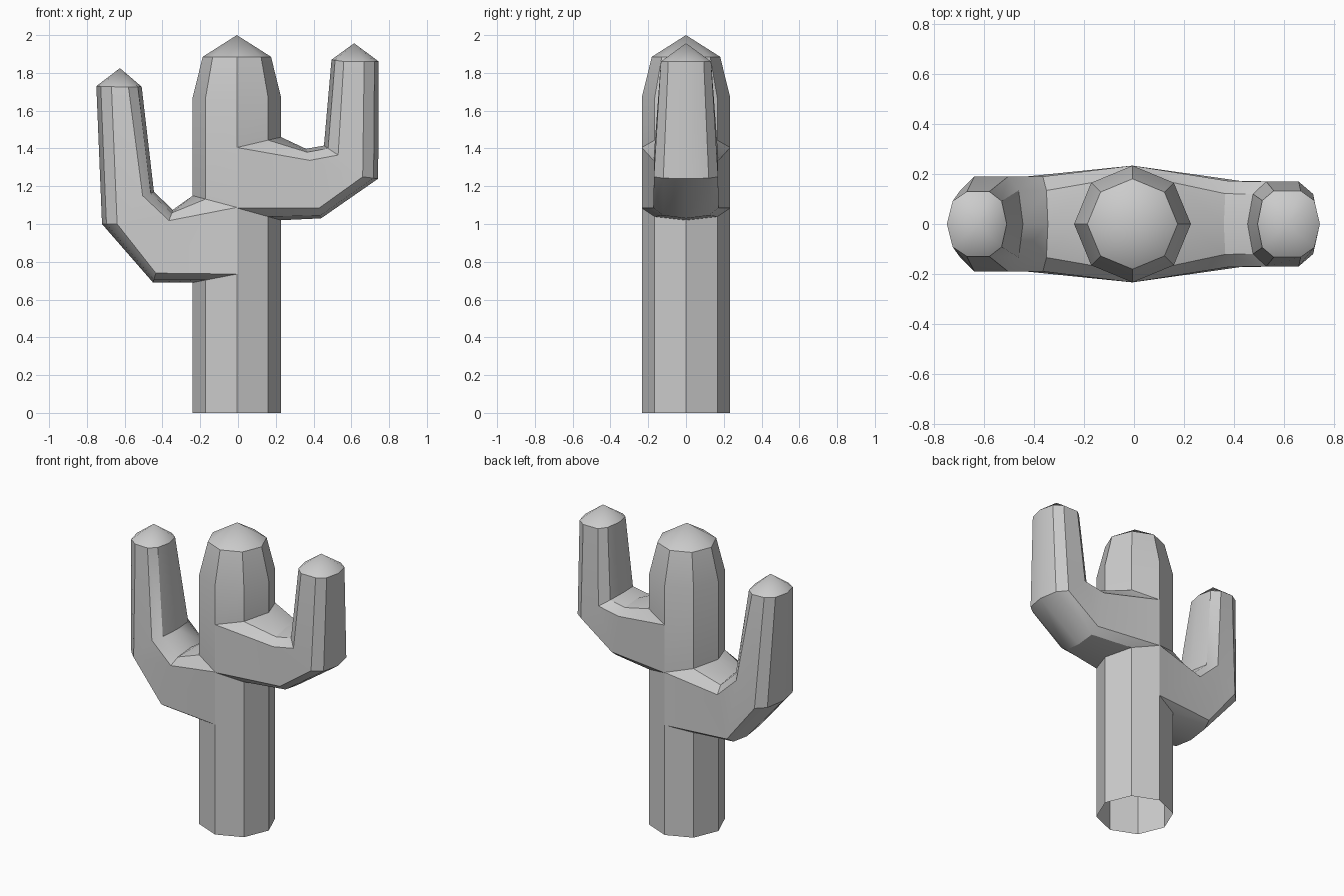
import bpy, bmesh, math

if "Cube" in bpy.data.objects:
    bpy.data.objects.remove(bpy.data.objects["Cube"])

CX, R = -0.006, 0.234          # trunk axis and radius
D = math.sqrt(0.5)
bm = bmesh.new()


def bridge(a, b):
    n = len(a)
    for i in range(n):
        bm.faces.new((a[i], a[(i + 1) % n], b[(i + 1) % n], b[i]))


def fan(ring, tip):
    t = bm.verts.new(tip)
    for i in range(len(ring)):
        bm.faces.new((ring[i], ring[(i + 1) % len(ring)], t))


def arc(edge, mid, w):
    """Five points bulging from the front edge through mid to the back edge."""
    pts = []
    for s, t in ((-1, 0), (-D, D), (0, 1), (D, D), (1, 0)):
        pts.append((edge[0] + (mid[0] - edge[0]) * t, s * w,
                    edge[1] + (mid[1] - edge[1]) * t))
    return pts


def arm(rings, tip):
    """Each ring: outer edge, outer middle, inner edge, inner middle, half width."""
    loops = []
    for oe, om, ie, im, w in rings:
        pts = arc(oe, om, w) + arc(ie, im, w)[::-1]
        loops.append([bm.verts.new(p) for p in pts])
    for a, b in zip(loops, loops[1:]):
        bridge(a, b)
    fan(loops[-1], (tip[0], 0, tip[1]))


X1, X2 = CX + R, CX - R
right = [
    ((CX, 1.085), (X1, 1.02), (CX, 1.405), (X1, 1.46), R),
    ((0.43, 1.085), (0.44, 1.03), (0.38, 1.337), (0.36, 1.398), 0.172),
    ((0.66, 1.25), (0.742, 1.24), (0.53, 1.365), (0.455, 1.415), 0.17),
    ((0.668, 1.86), (0.745, 1.86), (0.56, 1.86), (0.495, 1.87), 0.133),
]
left = [
    ((CX, 0.735), (X2, 0.69), (CX, 1.088), (X2, 1.15), R),
    ((-0.435, 0.74), (-0.45, 0.69), (-0.365, 1.018), (-0.345, 1.075), 0.19),
    ((-0.64, 1.0), (-0.72, 1.0), (-0.505, 1.15), (-0.445, 1.17), 0.19),
    ((-0.67, 1.727), (-0.75, 1.73), (-0.58, 1.725), (-0.51, 1.727), 0.13),
]
arm(right, (0.615, 1.957))
arm(left, (-0.625, 1.825))


# trunk walls, left open where each arm grows out
def column(k, rings):
    a = k * math.pi / 4
    (_, lo_e), (_, lo_m), (_, hi_e), (_, hi_m), _ = rings[0]
    t = abs(math.cos(a))
    zs = (0, lo_e + (lo_m - lo_e) * t, hi_e + (hi_m - hi_e) * t, 1.67)
    return [bm.verts.new((CX + R * math.cos(a), R * math.sin(a), z)) for z in zs]


for start, rings in ((-2, right), (2, left)):
    for k in range(start, start + 4):
        a, b = column(k, rings), column(k + 1, rings)
        for i in (0, 2):
            bm.faces.new((a[i], b[i], b[i + 1], a[i + 1]))

# trunk shoulder and pointed top
caps = []
for r, z in ((R, 1.67), (0.181, 1.885)):
    caps.append([bm.verts.new((CX + r * math.cos(k * math.pi / 4),
                               r * math.sin(k * math.pi / 4), z)) for k in range(8)])
bridge(*caps)
fan(caps[1], (CX, 0, 2.0))

bmesh.ops.remove_doubles(bm, verts=bm.verts[:], dist=0.001)
bmesh.ops.recalc_face_normals(bm, faces=bm.faces[:])

me = bpy.data.meshes.new("cactus")
bm.to_mesh(me)
bm.free()
ob = bpy.data.objects.new("cactus", me)
bpy.context.collection.objects.link(ob)
bpy.context.view_layer.objects.active = ob
ob.select_set(True)
bpy.ops.object.shade_smooth_by_angle(angle=math.radians(30))
